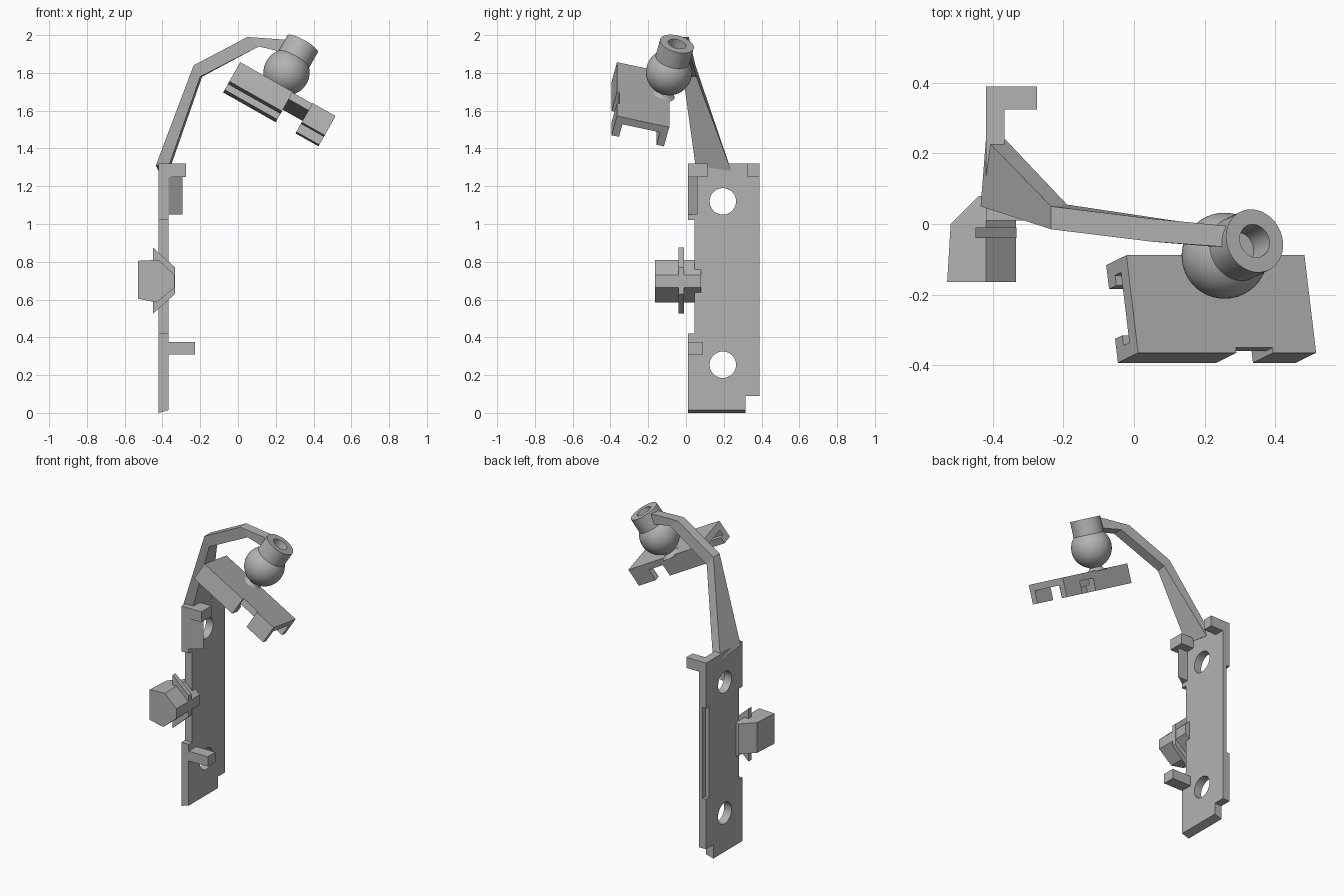
import bpy, bmesh
from math import sin, cos, radians, pi
from mathutils import Vector, Matrix

if "Cube" in bpy.data.objects:
    bpy.data.objects.remove(bpy.data.objects["Cube"], do_unlink=True)

grey = bpy.data.materials.new("plain grey")
grey.use_nodes = True
grey.diffuse_color = (0.45, 0.45, 0.45, 1)
grey.node_tree.nodes["Principled BSDF"].inputs["Base Color"].default_value = grey.diffuse_color


def finish(name, bm, matrix=None):
    bmesh.ops.recalc_face_normals(bm, faces=bm.faces)
    mesh = bpy.data.meshes.new(name)
    bm.to_mesh(mesh)
    bm.free()
    mesh.materials.append(grey)
    ob = bpy.data.objects.new(name, mesh)
    bpy.context.collection.objects.link(ob)
    if matrix:
        ob.matrix_world = matrix
    return ob


def loft(name, rings, matrix=None):
    """Closed solid through matching rings of points."""
    bm = bmesh.new()
    rows = [[bm.verts.new(p) for p in ring] for ring in rings]
    n = len(rows[0])
    for a, b in zip(rows, rows[1:]):
        for i in range(n):
            j = (i + 1) % n
            bm.faces.new((a[i], a[j], b[j], b[i]))
    bm.faces.new(rows[0])
    bm.faces.new(rows[-1])
    return finish(name, bm, matrix)


def box(name, x, y, z, matrix=None):
    ring = [(x[0], y[0]), (x[1], y[0]), (x[1], y[1]), (x[0], y[1])]
    return loft(name, [[(a, b, h) for a, b in ring] for h in z], matrix)


def cut(target, cutter):
    mod = target.modifiers.new("cut", "BOOLEAN")
    mod.object = cutter
    mod.solver = "EXACT"
    cutter.hide_render = True
    cutter.hide_set(True)
    cutter.display_type = "WIRE"
    bpy.context.view_layer.objects.active = target
    bpy.ops.object.modifier_apply(modifier=mod.name)
    bpy.data.objects.remove(cutter, do_unlink=True)


# Back plate with stepped outline and slanted foot
LEFT, RIGHT = -0.42, -0.367
outline = [(0.01, 0), (0.315, 0), (0.315, 0.09), (0.39, 0.09), (0.39, 1.32),
           (0.01, 1.32), (0.01, 1.02), (0.045, 1.02), (0.045, 0.42), (0.01, 0.42)]
plate = loft("mounting_plate", [[(LEFT, y, z) for y, z in outline],
                                [(RIGHT, y, max(z, 0.015)) for y, z in outline]])
for z in (0.255, 1.12):
    bm = bmesh.new()
    bmesh.ops.create_cone(bm, cap_ends=True, segments=40, radius1=0.07, radius2=0.07, depth=0.3,
                          matrix=Matrix.Translation((-0.39, 0.195, z)) @ Matrix.Rotation(pi / 2, 4, "Y"))
    cut(plate, finish("hole_cutter", bm))
cut(plate, box("edge_cutter", (-0.5, -0.394), (0.36, 0.45), (0.42, 1.02)))

# Tabs on the plate
box("top_rear_tab", (RIGHT, -0.275), (0.325, 0.39), (1.25, 1.32))
box("top_front_tab", (RIGHT, -0.275), (0.01, 0.115), (1.25, 1.32))
box("lower_tab", (RIGHT, -0.228), (0.01, 0.09), (0.31, 0.375))
wedge = [(RIGHT, 0.01), (-0.295, 0.06), (RIGHT, 0.06)]
loft("tab_brace", [[(x, y, z) for x, y in wedge] for z in (1.05, 1.25)])

# Side clip: faceted plug, collar and small pin
plug = [(-0.53, 0.805), (-0.42, 0.81), (-0.335, 0.73), (-0.335, 0.665), (-0.43, 0.585), (-0.53, 0.605)]
loft("clip_plug", [[(max(x, lim), y, z) for x, z in plug]
                   for y, lim in ((-0.165, -0.53), (0.0, -0.52), (0.08, -0.44))])
collar = [(-0.45, 0.875), (-0.333, 0.77), (-0.333, 0.63), (-0.45, 0.525)]
loft("clip_collar", [[(x, y, z) for x, z in collar] for y in (-0.04, -0.01)])
box("clip_pin", (-0.4, -0.345), (-0.01, 0.065), (0.675, 0.73))

# Bent arm: wide at the plate, slim at the joint
loft("bent_arm", [
    [(-0.435, 0.05, 1.31), (-0.42, 0.24, 1.28), (-0.365, 0.24, 1.28), (-0.365, 0.05, 1.31)],
    [(-0.235, -0.015, 1.84), (-0.235, 0.05, 1.84), (-0.19, 0.055, 1.78), (-0.2, -0.015, 1.78)],
    [(0.05, -0.05, 1.99), (0.05, 0.015, 1.99), (0.11, 0.01, 1.94), (0.11, -0.055, 1.94)],
    [(0.26, -0.065, 1.975), (0.26, -0.005, 1.975), (0.235, -0.005, 1.91), (0.235, -0.065, 1.91)]])

# Tilted frame of the ball joint
d = Vector((0.565, 0.28, 1)).normalized()
u = Vector((1, 0, -0.565)).normalized()
v = d.cross(u)
frame = Matrix((u, v, d)).transposed().to_4x4()
frame.translation = (0.257, -0.09, 1.803)

# Lathed ball joint: flared neck, ball and hollow sleeve
R = 0.122
profile = [(0, -0.145), (0.065, -0.142), (0.045, -0.132), (0.036, -0.12)]
profile += [(R * cos(radians(a)), R * sin(radians(a))) for a in range(-70, 45, 6)]
profile += [(0.092, 0.08), (0.092, 0.178), (0.048, 0.178), (0.048, 0.085), (0, 0.085)]
bm = bmesh.new()
pts = [bm.verts.new((r, 0, t)) for r, t in profile]
edges = [bm.edges.new(pair) for pair in zip(pts, pts[1:])]
bmesh.ops.spin(bm, geom=pts + edges, cent=(0, 0, 0), axis=(0, 0, 1), angle=2 * pi, steps=48)
bmesh.ops.remove_doubles(bm, verts=bm.verts, dist=0.0001)
joint = finish("ball_joint", bm, frame)
bpy.ops.object.select_all(action="DESELECT")
joint.select_set(True)
bpy.context.view_layer.objects.active = joint
bpy.ops.object.shade_smooth_by_angle(angle=radians(35))

# Holder: top panel with split side rails underneath
holder = frame @ Matrix.Translation((-0.24, -0.25, -0.137))
box("holder_panel", (0, 0.58), (0.015, 0.285), (-0.042, 0), holder)
for label, a, b in (("long", 0, 0.32), ("short", 0.44, 0.58)):
    box(label + "_front_rail", (a, b), (0, 0.04), (-0.12, 0), holder)
    box(label + "_rear_rail", (a, b), (0.245, 0.285), (-0.12, 0), holder)
box("front_rail_lip", (0, 0.32), (0.04, 0.07), (-0.12, -0.077), holder)
box("rear_rail_lip", (0, 0.32), (0.215, 0.245), (-0.12, -0.077), holder)
